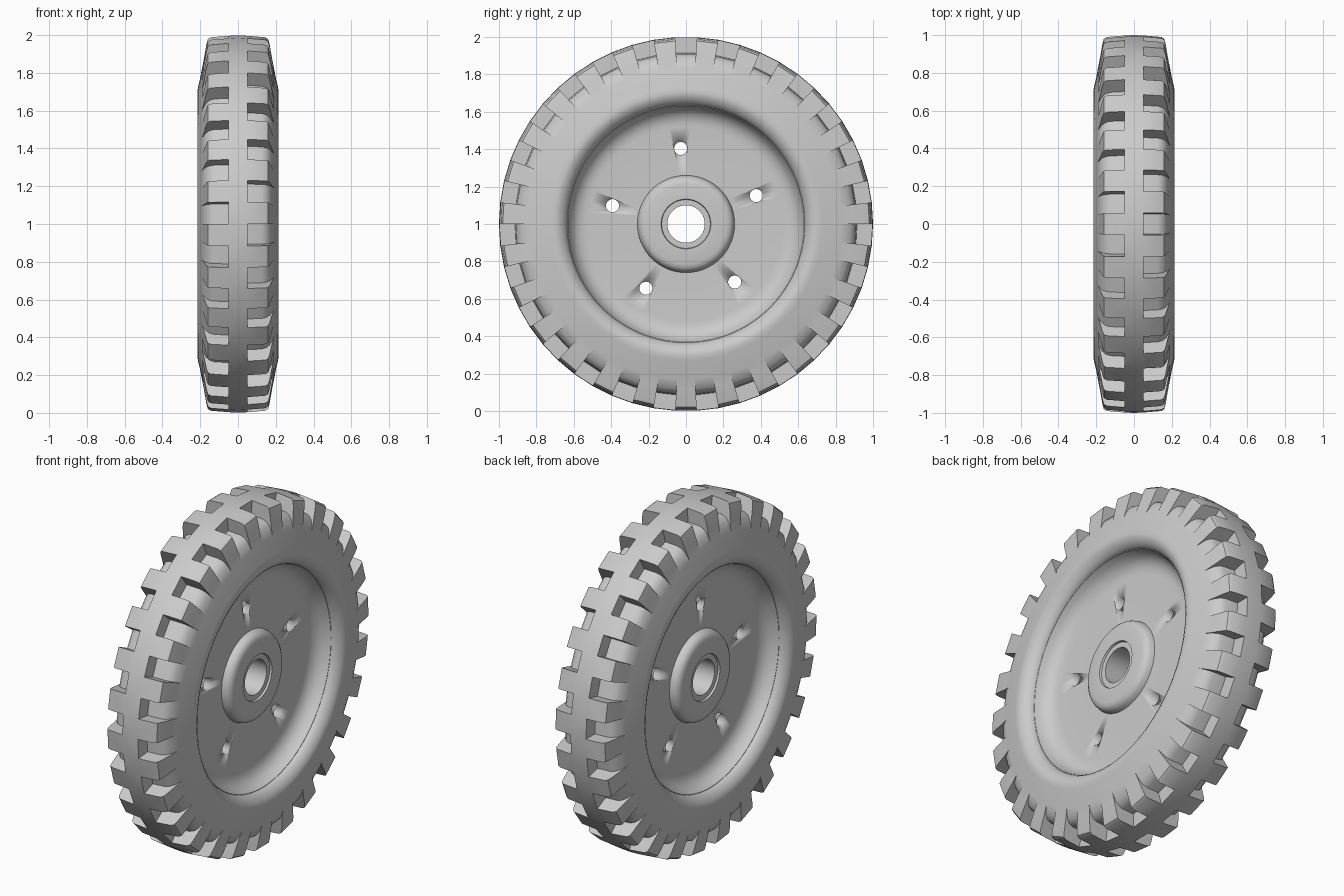
import bpy, bmesh, math

cube = bpy.data.objects.get("Cube")
if cube:
    bpy.data.objects.remove(cube, do_unlink=True)

# One flat grey for the whole wheel
grey = bpy.data.materials.new("wheel_grey")
grey.use_nodes = True
grey.diffuse_color = (0.6, 0.6, 0.6, 1)
bsdf = next(n for n in grey.node_tree.nodes if n.type == 'BSDF_PRINCIPLED')
bsdf.inputs["Base Color"].default_value = grey.diffuse_color

AXLE_Z = 1.0
SEGMENTS = 54          # each one is a lug on one side and a groove on the other


def at(x, r, t):
    """Point at distance r from the axle, t turned from the top."""
    return (x, r * math.sin(t), AXLE_Z + r * math.cos(t))


def finish(bm, name, angle):
    bmesh.ops.remove_doubles(bm, verts=bm.verts, dist=1e-5)
    bmesh.ops.recalc_face_normals(bm, faces=bm.faces)
    mesh = bpy.data.meshes.new(name)
    bm.to_mesh(mesh)
    bm.free()
    mesh.materials.append(grey)
    obj = bpy.data.objects.new(name, mesh)
    bpy.context.collection.objects.link(obj)
    bpy.ops.object.select_all(action='DESELECT')
    obj.select_set(True)
    bpy.context.view_layer.objects.active = obj
    bpy.ops.object.shade_smooth_by_angle(angle=math.radians(angle))
    return obj


# Tyre half-profiles as (x, radius)
crown = [(0, 1.0), (0.05, 0.998)]
lug = [(0.05, 0.998), (0.145, 0.99), (0.16, 0.98), (0.168, 0.95), (0.18, 0.88), (0.19, 0.83)]
floor = [(0.05, 0.915), (0.125, 0.91), (0.15, 0.9), (0.168, 0.88), (0.18, 0.855), (0.19, 0.83)]
sidewall = [(0.19, 0.83), (0.201, 0.77), (0.211, 0.73), (0.215, 0.705), (0.212, 0.685),
            (0.2, 0.663), (0.185, 0.647), (0.165, 0.635), (0, 0.635)]

# Tyre with staggered tread grooves
bm = bmesh.new()


def face(points):
    bm.faces.new([bm.verts.new(p) for p in points])


def strip(profile, side, t0, t1):
    for (xa, ra), (xb, rb) in zip(profile, profile[1:]):
        face([at(side * xa, ra, t0), at(side * xb, rb, t0),
              at(side * xb, rb, t1), at(side * xa, ra, t1)])


step = math.tau / SEGMENTS
for i in range(SEGMENTS):
    t0, t1 = (i - 0.5) * step, (i + 0.5) * step
    for side in (1, -1):
        grooved = (i % 2 == 0) == (side == 1)
        strip(crown, side, t0, t1)
        strip(floor if grooved else lug, side, t0, t1)
        strip(sidewall, side, t0, t1)
        if grooved:
            strip([lug[0], floor[0]], side, t0, t1)
        # Radial wall between lug and groove
        for (a, b), (c, d) in zip(zip(lug, lug[1:]), zip(floor, floor[1:])):
            quad = [a, b, d, c] if b != d else [a, b, c]
            face([at(side * x, r, t0) for x, r in quad])
finish(bm, "tyre", 35)

# Wheel disc with dished rim, raised hub and bore
rim = [(0, 0.655), (0.16, 0.655), (0.16, 0.632), (0.135, 0.622), (0.112, 0.608), (0.095, 0.59),
       (0.083, 0.568), (0.077, 0.545), (0.075, 0.52), (0.075, 0.26), (0.098, 0.255),
       (0.112, 0.247), (0.122, 0.234), (0.127, 0.215), (0.127, 0.133), (0.115, 0.13),
       (0.115, 0.1), (0, 0.1)]
bm = bmesh.new()
RIM_STEPS = 108
for i in range(RIM_STEPS):
    for side in (1, -1):
        strip(rim, side, i * math.tau / RIM_STEPS, (i + 1) * math.tau / RIM_STEPS)
disc = finish(bm, "wheel_disc", 35)

# Five bolt holes through the disc
bm = bmesh.new()
for k in range(5):
    t = math.radians(-4 + 72 * k)
    made = bmesh.ops.create_cone(bm, cap_ends=True, segments=24, radius1=0.035,
                                 radius2=0.035, depth=0.5)
    for v in made["verts"]:
        x, y, z = v.co
        cx, cy, cz = at(0, 0.405, t)
        v.co = (cx + z, cy + y, cz + x)
cutter = finish(bm, "bolt_hole_cutter", 35)
cutter.hide_render = True

cut = disc.modifiers.new("bolt_holes", 'BOOLEAN')
cut.operation = 'DIFFERENCE'
cut.object = cutter
cut.solver = 'EXACT'
bpy.context.view_layer.objects.active = disc
# Bake the cut ahead of the shading modifier, then drop the cutter
bpy.ops.object.modifier_move_to_index(modifier=cut.name, index=0)
bpy.ops.object.modifier_apply(modifier=cut.name)
bpy.data.objects.remove(cutter, do_unlink=True)
